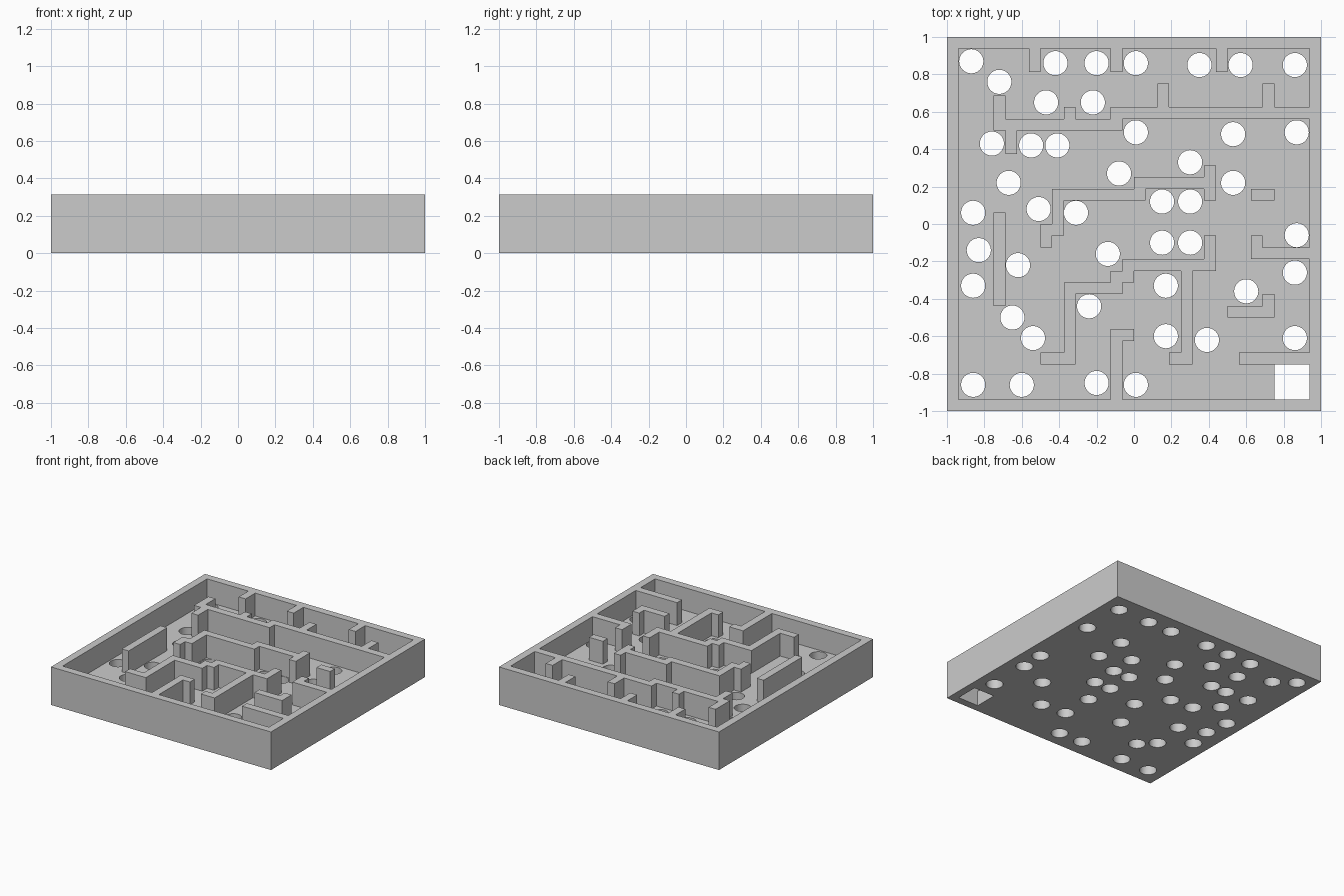
import bpy
import bmesh
from mathutils import Matrix, Vector

default_cube = bpy.data.objects.get("Cube")
if default_cube:
    bpy.data.objects.remove(default_cube, do_unlink=True)

CELL = 1 / 16        # the maze is laid out on a square grid of wall-thick cells
HALF = 16            # half the tray, in cells
HEIGHT = 5 * CELL
FLOOR = 2 * CELL
HOLE_RADIUS = 0.0645

# Maze walls as cell rectangles: left, near, right, far
WALLS = {
    "far_stubs": [(-9, 13, -8, 15), (-2, 13, -1, 15), (7, 13, 8, 15)],
    "far_wall": [(-12, 8, -1, 9), (-12, 9, -11, 11), (-11, 6, -10, 8), (-6, 9, -5, 10),
                 (-2, 9, 15, 10), (2, 10, 3, 12), (11, 10, 12, 12)],
    "middle_wall": [(-8, -2, -7, 0), (-7, -1, -6, 3), (-6, 2, 1, 3), (0, 3, 7, 4),
                    (6, 2, 7, 5)],
    "near_wall": [(-8, -12, -5, -11), (-6, -12, -5, -5), (-6, -6, -1, -5), (-2, -5, 0, -4),
                  (-1, -4, 7, -3), (6, -3, 7, -1), (4, -12, 5, -4), (3, -12, 4, -11)],
    "side_wall": [(-12, -7, -11, 1)],
    "short_block": [(10, 2, 12, 3)],
    "right_hook": [(10, -3, 15, -2), (10, -2, 11, -1)],
    "right_step": [(8, -8, 12, -7), (11, -7, 12, -6)],
    "exit_wall": [(9, -12, 15, -11)],
    "near_hook": [(-2, -15, -1, -9), (-1, -10, 0, -9)],
}

# Centres of the round drop holes, in hundredths, row by row from the far side
HOLES = [
    (-87, 87), (-72, 76), (-42, 86), (-20, 86), (1, 86), (35, 85), (57, 85), (86, 85),
    (-47, 65), (-22, 65), (-76, 43), (-55, 42), (-41, 42), (1, 49), (53, 48), (87, 49),
    (-8, 27), (30, 33), (-67, 22), (53, 22), (-86, 6), (-51, 8), (-31, 6), (15, 12),
    (30, 12), (-83, -14), (-62, -22), (-14, -16), (15, -10), (30, -10), (87, -6),
    (86, -26), (-86, -33), (-65, -50), (-54, -61), (-24, -44), (17, -33), (60, -36),
    (17, -60), (39, -62), (86, -61), (-86, -86), (-60, -86), (-20, -85), (1, -86),
]


def make_object(name, bm):
    bmesh.ops.recalc_face_normals(bm, faces=bm.faces)
    mesh = bpy.data.meshes.new(name)
    bm.to_mesh(mesh)
    bm.free()
    obj = bpy.data.objects.new(name, mesh)
    bpy.context.collection.objects.link(obj)
    return obj


def add_box(bm, low, high):
    low, high = Vector(low), Vector(high)
    matrix = Matrix.Translation((low + high) / 2) @ Matrix.Diagonal((*(high - low), 1))
    bmesh.ops.create_cube(bm, size=1, matrix=matrix)


def rect_cells(rect):
    left, near, right, far = rect
    return {(x, y) for x in range(left, right) for y in range(near, far)}


def cells_prism(name, cells, bottom, top):
    """Merge grid cells into one flat outline and extrude it upwards."""
    bm = bmesh.new()
    corners = {}

    def corner(x, y):
        if (x, y) not in corners:
            corners[x, y] = bm.verts.new((x * CELL, y * CELL, bottom))
        return corners[x, y]

    for x, y in sorted(cells):
        bm.faces.new([corner(x, y), corner(x + 1, y), corner(x + 1, y + 1), corner(x, y + 1)])
    result = bmesh.ops.extrude_face_region(bm, geom=bm.faces[:], use_keep_orig=True)
    raised = [g for g in result["geom"] if isinstance(g, bmesh.types.BMVert)]
    bmesh.ops.translate(bm, verts=raised, vec=(0, 0, top - bottom))
    return make_object(name, bm)


# Solid block that the tray is carved from
bm = bmesh.new()
add_box(bm, (-1, -1, 0), (1, 1, HEIGHT))
tray = make_object("maze_tray", bm)

# Pocket: everything inside the rim that is not a wall
inner = HALF - 1
pocket_cells = rect_cells((-inner, -inner, inner, inner))
for rects in WALLS.values():
    for rect in rects:
        pocket_cells -= rect_cells(rect)
pocket = cells_prism("pocket_cutter", pocket_cells, FLOOR, HEIGHT + CELL)

# Round drop holes through the floor
bm = bmesh.new()
for x, y in HOLES:
    bmesh.ops.create_cone(
        bm, cap_ends=True, segments=48, radius1=HOLE_RADIUS, radius2=HOLE_RADIUS,
        depth=4 * CELL, matrix=Matrix.Translation((x / 100, y / 100, CELL)))
holes = make_object("hole_cutter", bm)

# Square exit in the near right corner
bm = bmesh.new()
add_box(bm, (12 * CELL, -inner * CELL, -CELL), (inner * CELL, -12 * CELL, FLOOR + CELL))
exit_cutter = make_object("exit_cutter", bm)

# Carve the tray, then drop the cutters
cutters = [pocket, holes, exit_cutter]
for cutter in cutters:
    cutter.hide_render = True
    modifier = tray.modifiers.new(cutter.name, "BOOLEAN")
    modifier.operation = "DIFFERENCE"
    modifier.solver = "EXACT"
    modifier.object = cutter
bpy.context.view_layer.update()
carved = bpy.data.meshes.new_from_object(
    tray.evaluated_get(bpy.context.evaluated_depsgraph_get()))
tray.modifiers.clear()
tray.data = carved
for cutter in cutters:
    bpy.data.objects.remove(cutter, do_unlink=True)

# Merge the flat grid faces left by the carving
bm = bmesh.new()
bm.from_mesh(carved)
bmesh.ops.remove_doubles(bm, verts=bm.verts, dist=0.0001)
bmesh.ops.dissolve_limit(bm, angle_limit=0.01, verts=bm.verts, edges=bm.edges)
bm.to_mesh(carved)
bm.free()

# Plain grey all over
grey = bpy.data.materials.new("plain_grey")
grey.use_nodes = True
colour = (0.6, 0.6, 0.6, 1)
grey.diffuse_color = colour
grey.node_tree.nodes["Principled BSDF"].inputs["Base Color"].default_value = colour
carved.materials.clear()
carved.materials.append(grey)

# Round hole walls, crisp edges elsewhere
bpy.ops.object.select_all(action="DESELECT")
tray.select_set(True)
bpy.context.view_layer.objects.active = tray
bpy.ops.object.shade_smooth_by_angle()
